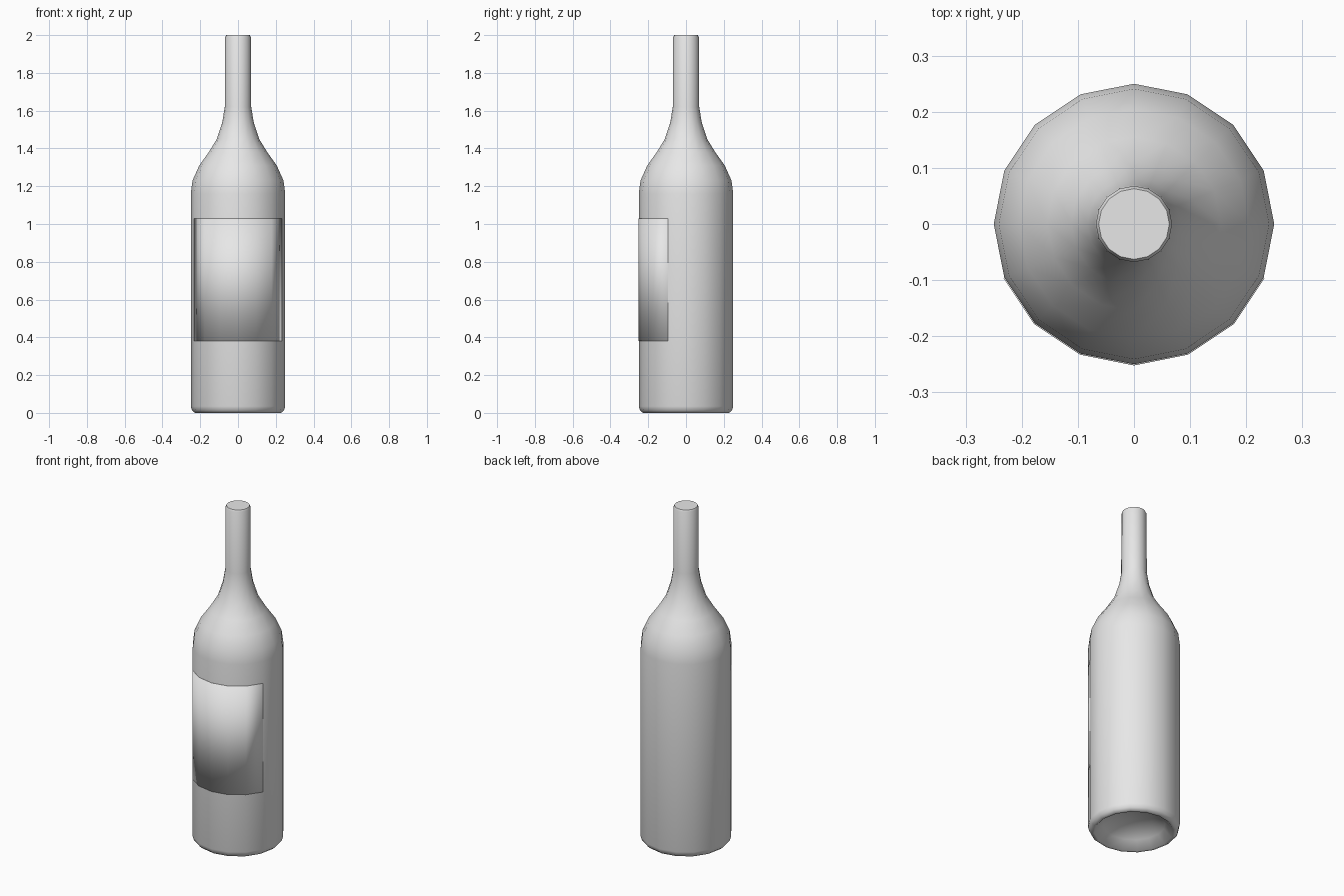
import bpy
import bmesh
from math import cos, sin, pi, radians

SIDES = 16

cube = bpy.data.objects.get("Cube")
if cube:
    bpy.data.objects.remove(cube, do_unlink=True)

grey = bpy.data.materials.new("plain grey")
grey.use_nodes = True
grey.diffuse_color = (0.8, 0.8, 0.8, 1)
grey.node_tree.nodes["Principled BSDF"].inputs["Base Color"].default_value = (0.8, 0.8, 0.8, 1)


def lathe(name, profile, first=0, steps=SIDES):
    """Turn (radius, height) points about z; a full turn is closed and capped."""
    full = steps == SIDES
    bm = bmesh.new()
    columns = []
    for i in range(steps if full else steps + 1):
        a = (first + i) * 2 * pi / SIDES
        columns.append([bm.verts.new((r * cos(a), r * sin(a), z)) for r, z in profile])
    for i in range(steps):
        a, b = columns[i], columns[(i + 1) % len(columns)]
        for j in range(len(profile) - 1):
            bm.faces.new((a[j], b[j], b[j + 1], a[j + 1]))
    if full:
        bm.faces.new([c[0] for c in reversed(columns)])
        bm.faces.new([c[-1] for c in columns])
    mesh = bpy.data.meshes.new(name)
    bm.to_mesh(mesh)
    bm.free()
    mesh.materials.append(grey)
    obj = bpy.data.objects.new(name, mesh)
    bpy.context.collection.objects.link(obj)
    return obj


def smooth(obj):
    bpy.ops.object.select_all(action="DESELECT")
    obj.select_set(True)
    bpy.context.view_layer.objects.active = obj
    bpy.ops.object.shade_smooth_by_angle(angle=radians(50))


# Bottle: hollow under the base, straight body, shoulder, neck and rim
bottle = lathe("bottle", [
    (0.02, 0.09), (0.1, 0.08), (0.17, 0.045), (0.215, 0.0),
    (0.228, 0.0), (0.243, 0.013), (0.25, 0.035),
    (0.25, 1.16), (0.241, 1.23), (0.205, 1.31), (0.155, 1.38),
    (0.112, 1.45), (0.083, 1.54), (0.07, 1.62),
    (0.068, 1.99), (0.063, 2.0),
])
smooth(bottle)

# Label: thin plate wrapped round the six front sides
label = lathe("front_label", [(0.252, 0.38), (0.252, 1.03)], first=9, steps=6)
solid = label.modifiers.new("thickness", "SOLIDIFY")
solid.thickness = 0.004
solid.offset = -1
smooth(label)
